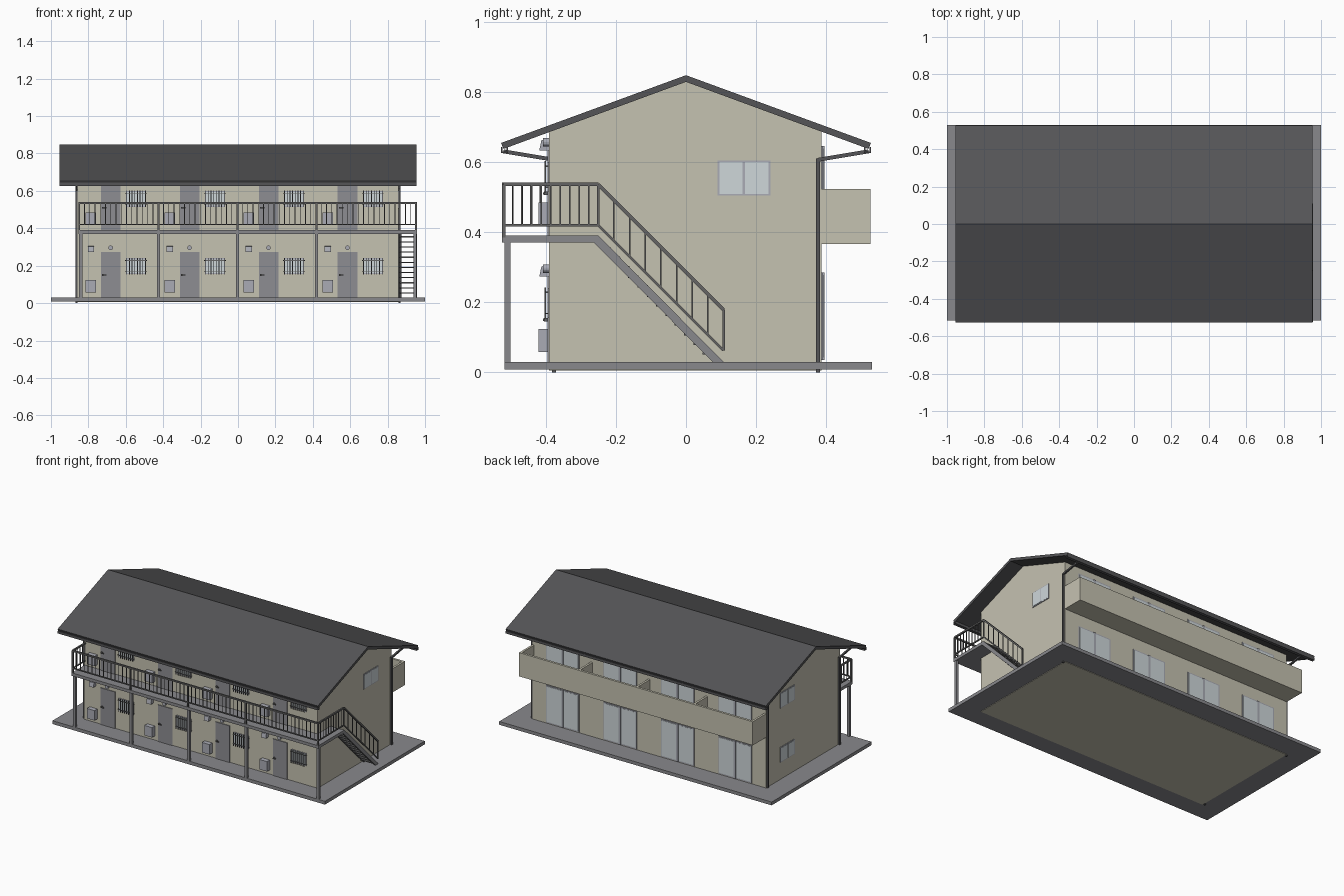
import bpy, bmesh, math
from mathutils import Vector, Matrix

if "Cube" in bpy.data.objects:
    bpy.data.objects.remove(bpy.data.objects["Cube"])


def material(name, r, g, b):
    m = bpy.data.materials.new(name)
    m.diffuse_color = (r, g, b, 1)
    m.use_nodes = True
    m.node_tree.nodes["Principled BSDF"].inputs["Base Color"].default_value = m.diffuse_color
    return m


WALL = material("beige_wall", 0.56, 0.54, 0.44)
ROOF = material("dark_roof", 0.09, 0.09, 0.095)
CONC = material("concrete", 0.25, 0.25, 0.265)
STEEL = material("steel", 0.13, 0.13, 0.13)
DOOR = material("door_grey", 0.27, 0.27, 0.29)
TRIM = material("light_grey", 0.40, 0.41, 0.46)
GLASS = material("glass", 0.62, 0.68, 0.70)


class Part:
    """Collects simple solids into one named object."""
    def __init__(self, name, mat):
        self.name, self.mat, self.bm = name, mat, bmesh.new()

    def box(self, x0, x1, y0, y1, z0, z1):
        m = Matrix.Translation(((x0 + x1) / 2, (y0 + y1) / 2, (z0 + z1) / 2))
        bmesh.ops.create_cube(self.bm, size=1, matrix=m @ Matrix.Diagonal((x1 - x0, y1 - y0, z1 - z0, 1)))

    def beam(self, p, q, w):
        p, q = Vector(p), Vector(q)
        d = q - p
        rot = d.to_track_quat('Z', 'Y').to_matrix().to_4x4()
        m = Matrix.Translation((p + q) / 2) @ rot @ Matrix.Diagonal((w, w, d.length, 1))
        bmesh.ops.create_cube(self.bm, size=1, matrix=m)

    def disc(self, c, r, depth):
        m = Matrix.Translation(c) @ Matrix.Rotation(math.pi / 2, 4, 'X')
        bmesh.ops.create_cone(self.bm, cap_ends=True, segments=16, radius1=r, radius2=r, depth=depth, matrix=m)

    def prism(self, yz, x0, x1):
        f = self.bm.faces.new([self.bm.verts.new((x0, y, z)) for y, z in yz])
        ext = bmesh.ops.extrude_face_region(self.bm, geom=[f], use_keep_orig=True)
        vs = [v for v in ext["geom"] if isinstance(v, bmesh.types.BMVert)]
        bmesh.ops.translate(self.bm, verts=vs, vec=(x1 - x0, 0, 0))

    def done(self):
        bmesh.ops.recalc_face_normals(self.bm, faces=self.bm.faces)
        me = bpy.data.meshes.new(self.name)
        self.bm.to_mesh(me)
        self.bm.free()
        me.materials.append(self.mat)
        bpy.context.collection.objects.link(bpy.data.objects.new(self.name, me))


UNITS = [-0.633, -0.211, 0.211, 0.633]
FLOORS = [0.0, 0.36]
W, YF, YB = 0.858, -0.39, 0.386

# ground slab, gabled house body and roof
slab = Part("ground_slab", CONC)
slab.box(-1, 1, -0.517, 0.53, 0.008, 0.03)
slab.done()

body = Part("house_body", WALL)
body.prism([(YF, 0.005), (YB, 0.005), (YB, 0.69), (0, 0.832), (YF, 0.69)], -W, W)
body.done()

roof = Part("gable_roof", ROOF)
roof.prism([(-0.527, 0.654), (0, 0.847), (0.527, 0.654), (0.52, 0.637), (0, 0.828), (-0.52, 0.637)], -0.955, 0.955)
roof.done()

# eave gutters and corner downpipes
gutter = Part("gutters", ROOF)
for s in (-1, 1):
    prof = [(0.507, 0.642), (0.507, 0.625), (0.527, 0.625), (0.527, 0.642), (0.523, 0.642),
            (0.523, 0.629), (0.511, 0.629), (0.511, 0.642)]
    gutter.prism([(s * y, z) for y, z in prof], -0.955, 0.955)
gutter.done()

pipes = Part("downpipes", ROOF)
for sx, sy in ((-1, -1), (-1, 1), (1, 1)):
    x, y = sx * 0.863, sy * 0.376
    pipes.box(x - 0.006, x + 0.006, y - 0.006, y + 0.006, 0, 0.61)
    pipes.beam((x, y, 0.606), (x, sy * 0.52, 0.63), 0.011)
pipes.done()

# front doors, barred windows, meter boxes, vents and lamps of each flat
doors = Part("front_doors", DOOR)
handles = Part("door_handles", STEEL)
glass = Part("window_panes", GLASS)
frames = Part("window_frames", TRIM)
bars = Part("window_bars", STEEL)
meters = Part("meter_boxes", TRIM)
vents = Part("vent_hoods", TRIM)
lamps = Part("wall_lamps", TRIM)
for dz in FLOORS:
    for u in UNITS:
        doors.box(u - 0.10, u + 0.005, YF - 0.005, YF + 0.01, 0.03 + dz, 0.273 + dz)
        handles.box(u - 0.093, u - 0.083, YF - 0.014, YF, 0.145 + dz, 0.155 + dz)
        handles.box(u - 0.093, u - 0.07, YF - 0.017, YF - 0.013, 0.147 + dz, 0.153 + dz)
        frames.box(u + 0.034, u + 0.142, YF - 0.003, YF + 0.01, 0.155 + dz, 0.24 + dz)
        glass.box(u + 0.040, u + 0.136, YF - 0.004, YF + 0.01, 0.161 + dz, 0.234 + dz)
        for k in range(8):
            x = u + 0.038 + k * 0.1 / 7
            bars.box(x - 0.002, x + 0.002, YF - 0.013, YF - 0.009, 0.153 + dz, 0.242 + dz)
        for z in (0.168, 0.228):
            bars.box(u + 0.03, u + 0.146, YF - 0.012, YF - 0.009, z - 0.002 + dz, z + 0.002 + dz)
            for x in (u + 0.032, u + 0.144):
                bars.box(x - 0.002, x + 0.002, YF - 0.012, YF, z - 0.002 + dz, z + 0.002 + dz)
        meters.box(u - 0.182, u - 0.126, YF - 0.03, YF, 0.058 + dz, 0.124 + dz)
        vents.prism([(YF, 0.273 + dz), (YF - 0.028, 0.273 + dz), (YF - 0.022, 0.302 + dz), (YF, 0.306 + dz)],
                    u - 0.17, u - 0.136)
        lamps.disc((u - 0.048, YF - 0.008, 0.296 + dz), 0.012, 0.018)

# rear sliding doors: frame, two panes and a centre stile
        frames.box(u - 0.122, u + 0.122, YB - 0.01, YB + 0.004, 0.035 + dz, 0.285 + dz)
        for a, b, d in ((-0.115, -0.005, 0.005), (0.005, 0.115, 0.006)):
            glass.box(u + a, u + b, YB - 0.01, YB + d, 0.043 + dz, 0.278 + dz)
        frames.box(u - 0.007, u + 0.007, YB, YB + 0.008, 0.035 + dz, 0.285 + dz)


# gable windows: two on the left side, one upstairs on the right
def side_window(s, dz):
    def bx(part, y0, y1, z0, z1, d):
        a, b = sorted((s * (W - 0.01), s * (W + d)))
        part.box(a, b, y0, y1, z0 + dz, z1 + dz)
    bx(frames, 0.09, 0.241, 0.144, 0.244, 0.004)
    bx(glass, 0.095, 0.161, 0.149, 0.239, 0.006)
    bx(glass, 0.168, 0.235, 0.149, 0.239, 0.005)


side_window(-1, 0)
side_window(-1, 0.36)
side_window(1, 0.36)
for p in (doors, handles, glass, frames, bars, meters, vents, lamps):
    p.done()

# rear balcony: floor, parapet and dividers between flats
balcony = Part("rear_balcony", WALL)
balcony.box(-W, W, YB - 0.01, 0.525, 0.366, 0.386)
balcony.box(-W, W, 0.511, 0.526, 0.366, 0.523)
for x in (-W + 0.007, -0.422, 0, 0.422, W - 0.007):
    balcony.box(x - 0.007, x + 0.007, YB - 0.01, 0.52, 0.37, 0.523)
balcony.done()

# front walkway with stair landing and support posts
deck = Part("walkway_deck", CONC)
deck.box(-0.853, 0.957, -0.525, YF + 0.005, 0.37, 0.39)
deck.box(W, 0.957, YF, -0.253, 0.37, 0.39)
deck.done()

posts = Part("walkway_posts", CONC)
for x in (-0.84, -0.425, -0.003, 0.42, 0.946):
    posts.box(x - 0.009, x + 0.009, -0.517, -0.5, 0.025, 0.375)
posts.done()

# outside staircase
stair = Part("stair_stringers", CONC)
for x in (0.862, 0.945):
    stair.prism([(-0.25, 0.39), (0.107, 0.03), (0.076, 0.03), (-0.262, 0.37), (-0.262, 0.39)], x, x + 0.011)
stair.done()

treads = Part("stair_treads", STEEL)
N = 13
for i in range(1, N):
    t = i / N
    y, z = -0.255 + 0.345 * t, 0.385 - 0.355 * t
    treads.box(0.865, 0.95, y - 0.016, y + 0.014, z - 0.006, z)
treads.done()

# railings: handrail, lower rail and balusters along each run
rail = Part("railings", STEEL)


def railing(p, q, n):
    p, q = Vector(p), Vector(q)
    for h, w in ((0.146, 0.010), (0.030, 0.007)):
        rail.beam(p + Vector((0, 0, h)), q + Vector((0, 0, h)), w)
    for i in range(n + 1):
        v = p.lerp(q, i / n)
        w = 0.0035 if i in (0, n) else 0.002
        rail.box(v.x - w, v.x + w, v.y - w, v.y + w, v.z + 0.03, v.z + 0.146)


railing((-0.849, -0.52, 0.39), (0.952, -0.52, 0.39), 64)
railing((-0.849, -0.52, 0.39), (-0.849, YF, 0.39), 5)
railing((0.952, -0.52, 0.39), (0.952, -0.25, 0.39), 10)
railing((0.952, -0.25, 0.39), (0.952, 0.107, 0.033), 8)
for x in (-0.849, -0.425, -0.003, 0.42, 0.952):
    rail.box(x - 0.005, x + 0.005, -0.525, -0.515, 0.385, 0.536)
rail.done()
